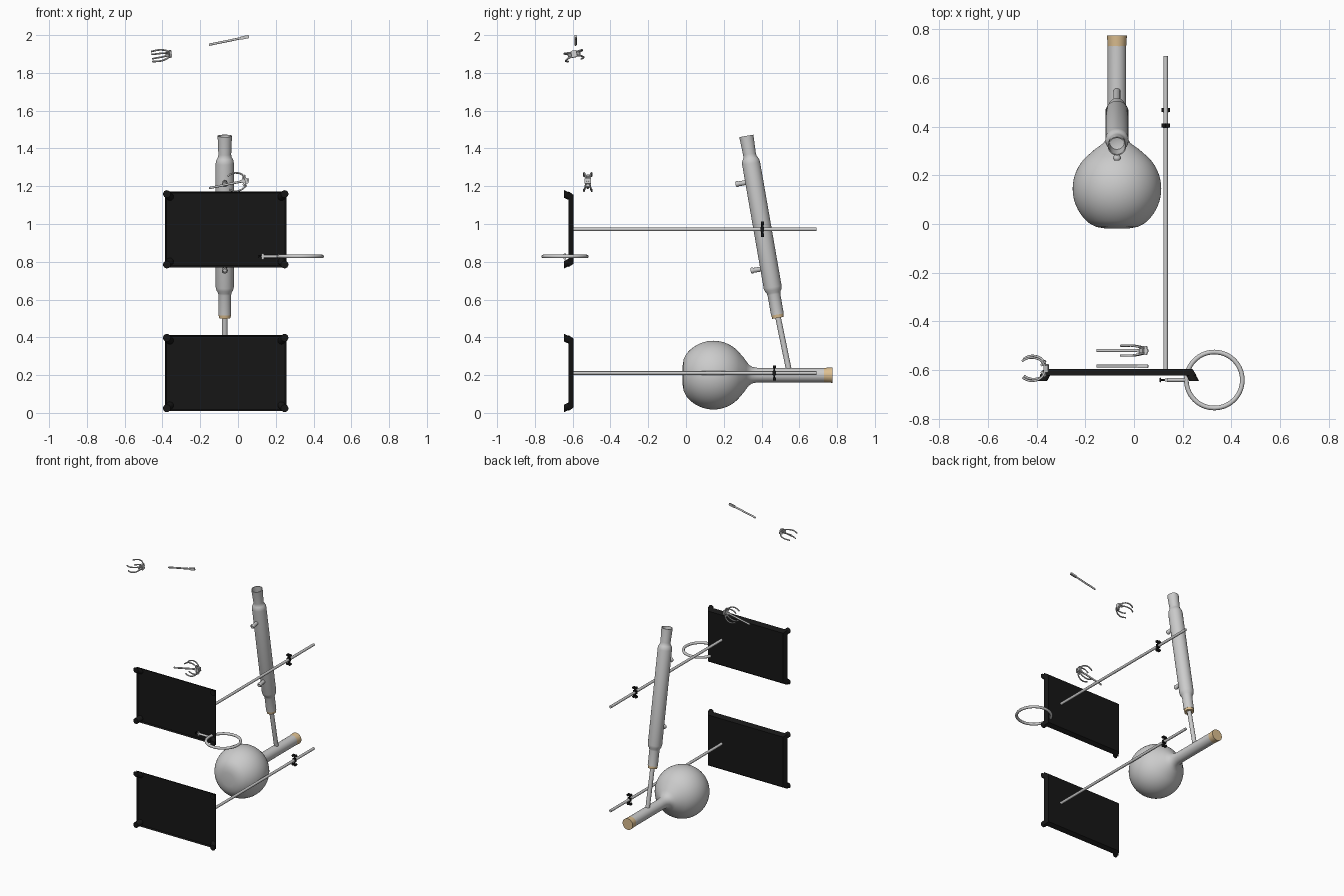
import bpy, bmesh, math
from mathutils import Vector, Matrix

if "Cube" in bpy.data.objects:
    bpy.data.objects.remove(bpy.data.objects["Cube"])


def material(name, color):
    m = bpy.data.materials.new(name)
    m.diffuse_color = color
    m.use_nodes = True
    m.node_tree.nodes["Principled BSDF"].inputs["Base Color"].default_value = m.diffuse_color
    return m


BLACK = material("black_enamel", (0.008, 0.008, 0.008, 1))
CORK = material("cork", (0.72, 0.52, 0.28, 1))


def finish(name, bm, mat=None, matrix=None):
    bmesh.ops.recalc_face_normals(bm, faces=bm.faces)
    me = bpy.data.meshes.new(name)
    bm.to_mesh(me)
    bm.free()
    ob = bpy.data.objects.new(name, me)
    bpy.context.collection.objects.link(ob)
    if mat:
        me.materials.append(mat)
    if matrix:
        ob.matrix_world = matrix
    bpy.ops.object.select_all(action='DESELECT')
    ob.select_set(True)
    bpy.context.view_layer.objects.active = ob
    bpy.ops.object.shade_smooth_by_angle(angle=math.radians(35))
    return ob


def lathe(name, profile, origin, axis, mat=None, n=40):
    """Spin (radius, distance) points round an axis starting at origin."""
    bm = bmesh.new()
    vs = [bm.verts.new((r, 0, t)) for r, t in profile]
    es = [bm.edges.new(p) for p in zip(vs, vs[1:])]
    bmesh.ops.spin(bm, geom=vs + es, cent=(0, 0, 0), axis=(0, 0, 1),
                   angle=2 * math.pi, steps=n)
    bmesh.ops.remove_doubles(bm, verts=bm.verts, dist=1e-5)
    q = Vector(axis).to_track_quat('Z', 'Y').to_matrix().to_4x4()
    return finish(name, bm, mat, Matrix.Translation(origin) @ q)


def rod(name, a, b, r, mat=None, n=20):
    d = Vector(b) - Vector(a)
    L = d.length
    return lathe(name, [(0, 0), (r, 0), (r, L), (0, L)], a, d, mat, n)


def box(name, size, matrix, mat=None, bevel=0.002):
    bm = bmesh.new()
    bmesh.ops.create_cube(bm, size=1)
    bmesh.ops.scale(bm, vec=size, verts=bm.verts)
    bmesh.ops.bevel(bm, geom=bm.edges[:], offset=bevel, segments=2, affect='EDGES')
    return finish(name, bm, mat, matrix)


def tube(name, pts, r, matrix, mat=None, cyclic=False):
    cu = bpy.data.curves.new(name, 'CURVE')
    cu.dimensions = '3D'
    cu.bevel_depth, cu.bevel_resolution, cu.use_fill_caps = r, 3, True
    cu.resolution_u = 6
    sp = cu.splines.new('BEZIER')
    sp.bezier_points.add(len(pts) - 1)
    for p, c in zip(sp.bezier_points, pts):
        p.co = c
        p.handle_left_type = p.handle_right_type = 'AUTO'
    ob = bpy.data.objects.new(name, cu)
    bpy.context.collection.objects.link(ob)
    ob.matrix_world = matrix
    if mat:
        cu.materials.append(mat)


# Flask lying along +y, with flattened bottom and long neck
X, FZ = -0.07, 0.2
prof = [(0, -0.018), (0.05, -0.018), (0.085, -0.012)]
for i in range(19):
    a = math.radians(-52 + i * 105 / 18)
    prof.append((0.182 * math.cos(a), 0.145 + 0.182 * math.sin(a)))
prof += [(0.092, 0.306), (0.072, 0.32), (0.055, 0.333), (0.044, 0.35), (0.039, 0.375),
         (0.038, 0.40), (0.038, 0.735), (0.034, 0.735), (0.034, 0.70)]
lathe("flask", prof, (X, 0, FZ), (0, 1, 0), n=64)
lathe("flask_stopper", [(0, 0), (0.036, 0), (0.041, 0.075), (0, 0.075)],
      (X, 0.70, FZ), (0, 1, 0), CORK)

# Side arm and condenser
A = Vector((X, 0.487, 0.503))
D = Vector((0, -0.167, 0.96)).normalized()
rod("flask_side_arm", (X, 0.545, 0.225), A + D * 0.03, 0.015)
lathe("condenser_stopper", [(0, 0), (0.031, 0), (0.034, 0.035), (0, 0.035)], A, D, CORK)
lathe("condenser", [(0.030, 0.03), (0.030, 0.018), (0.034, 0.018), (0.034, 0.125),
                    (0.036, 0.135), (0.044, 0.148), (0.048, 0.165), (0.048, 0.83),
                    (0.046, 0.845), (0.040, 0.857), (0.035, 0.865), (0.034, 0.88),
                    (0.038, 0.978), (0.034, 0.978), (0.030, 0.88), (0, 0.87)], A, D, n=48)
side = Vector((0, -D.z, D.y))
for label, t in (("lower", 0.27), ("upper", 0.735)):
    lathe("condenser_port_" + label,
          [(0.013, 0), (0.013, 0.083), (0.016, 0.088), (0.016, 0.094), (0.012, 0.1),
           (0.009, 0.1), (0.009, 0.08), (0, 0.08)], A + D * t, side, n=20)


# Two retort stands lying on their sides, base plate facing the front
def stand(label, z, clamp_y):
    cx, rx = -0.065, 0.13
    bm = bmesh.new()
    bmesh.ops.create_cube(bm, size=1)
    for v in bm.verts:
        back = v.co.y > 0
        hx, hz = (0.305, 0.183) if back else (0.322, 0.201)
        v.co = (math.copysign(hx, v.co.x), -0.596 if back else -0.622,
                math.copysign(hz, v.co.z))
    bm.normal_update()
    under = [f for f in bm.faces if f.normal.y < -0.9]
    bmesh.ops.inset_individual(bm, faces=under, thickness=0.012)
    bmesh.ops.translate(bm, vec=(0, 0.008, 0), verts=under[0].verts)
    finish("base_plate_" + label, bm, BLACK, Matrix.Translation((cx, 0, z)))
    # splayed feet at the four corners
    for i, (sx, sz) in enumerate(((1, 1), (1, -1), (-1, 1), (-1, -1))):
        bm = bmesh.new()
        bmesh.ops.create_cone(bm, cap_ends=True, segments=16, radius1=0.02,
                              radius2=0.02, depth=1)
        for v in bm.verts:
            top = v.co.z > 0
            ox, oz = (0.287, 0.164) if top else (0.312, 0.187)
            v.co = (v.co.x + sx * ox, -0.598 if top else -0.645, v.co.y + sz * oz)
        finish(f"foot_{label}_{i}", bm, BLACK, Matrix.Translation((cx, 0, z)))
    rod("stand_rod_" + label, (rx, -0.61, z), (rx, 0.69, z), 0.0095)
    # boss head with winged screws above and below the rod
    box("boss_" + label, (0.026, 0.018, 0.026),
        Matrix.Translation((rx, clamp_y, z)), BLACK)
    rod("boss_screw_" + label, (rx, clamp_y, z - 0.034), (rx, clamp_y, z + 0.034), 0.004, BLACK)
    for s in (-1, 1):
        for w in (-1, 1):
            rod(f"wing_{label}_{s}_{w}", (rx + w * 0.009, clamp_y - 0.008, z + s * 0.032),
                (rx + w * 0.009, clamp_y + 0.008, z + s * 0.032), 0.009, BLACK, 14)


stand("lower", 0.211, 0.468)
stand("upper", 0.972, 0.404)

# Second small screw seen further forward on the two rods
rod("screw_mid_upper", (0.13, 0.404, 0.94), (0.13, 0.404, 1.004), 0.006, BLACK)

# Ring support with stem and thumb screw
bpy.ops.mesh.primitive_torus_add(location=(0.33, -0.641, 0.828), major_radius=0.115,
                                 minor_radius=0.0095, major_segments=56, minor_segments=14)
bpy.context.object.name = "support_ring"
bpy.ops.object.shade_smooth_by_angle(angle=math.radians(40))
rod("ring_stem", (0.135, -0.641, 0.828), (0.218, -0.641, 0.828), 0.008)
box("ring_boss", (0.012, 0.014, 0.032), Matrix.Translation((0.131, -0.641, 0.828)))
rod("ring_screw", (0.105, -0.641, 0.828), (0.135, -0.641, 0.828), 0.004, BLACK)
box("ring_screw_wing", (0.006, 0.022, 0.014), Matrix.Translation((0.108, -0.641, 0.828)), BLACK)


# Clamp hands: curved fingers opening towards -x from a small hub
def clamp_hand(label, matrix):
    box("clamp_hub_" + label, (0.018, 0.03, 0.036), matrix)
    for sy in (-1, 1):
        box(f"clamp_jaw_{label}_{sy}", (0.012, 0.026, 0.02),
            matrix @ Matrix.Translation((-0.012, sy * 0.022, 0))
            @ Matrix.Rotation(-sy * 0.7, 4, 'Z'))
        for sz in (-1, 1):
            pts = [(-0.004, sy * 0.012, sz * 0.010), (-0.02, sy * 0.036, sz * 0.015),
                   (-0.05, sy * 0.048, sz * 0.02), (-0.075, sy * 0.046, sz * 0.02),
                   (-0.097, sy * 0.035, sz * 0.02)]
            tube(f"clamp_finger_{label}_{sy}_{sz}", pts, 0.0045, matrix)


clamp_hand("upper", Matrix.Translation((-0.36, -0.593, 1.9))
           @ Matrix.Rotation(math.radians(-8), 4, 'Y') @ Matrix.Rotation(0.2, 4, 'X'))
clamp_hand("lower", Matrix.Translation((0.045, -0.52, 1.228))
           @ Matrix.Rotation(math.radians(-6), 4, 'Y')
           @ Matrix.Rotation(math.pi / 2, 4, 'X'))

# Clamp rods with a small socket block at the right end
for label, y, z in (("upper", -0.584, 1.949), ("lower", -0.52, 1.19)):
    p = Vector((-0.153, y, z))
    q = p + Vector((0.205, 0, 0.042))
    rod("clamp_rod_" + label, p, q, 0.006)
    box("clamp_socket_" + label, (0.046, 0.014, 0.017),
        Matrix.Translation(q - Vector((0.016, 0, 0.003)))
        @ Matrix.Rotation(math.radians(-11.5), 4, 'Y'))
